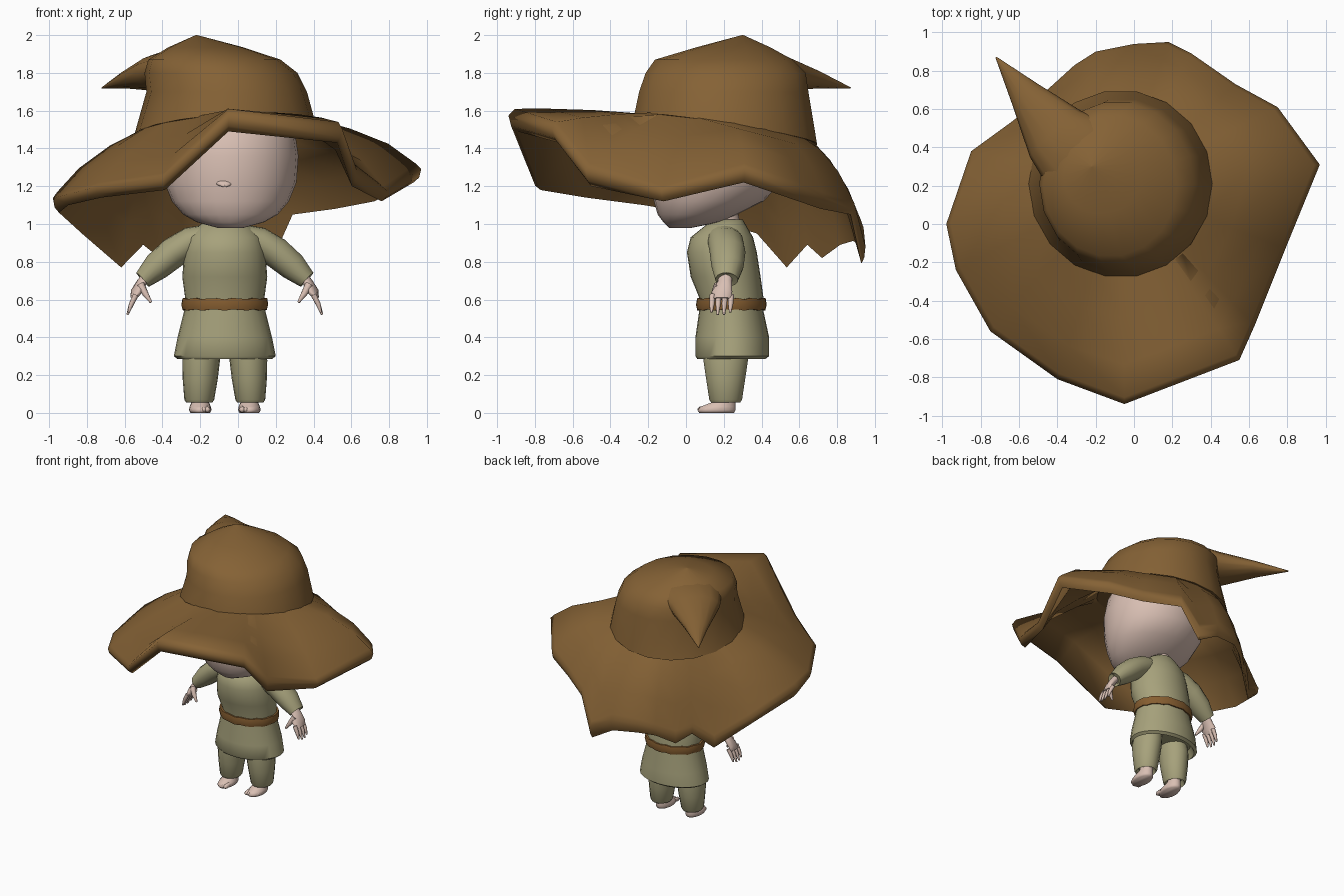
import bpy, bmesh
from math import sin, cos, pi
from mathutils import Vector

if "Cube" in bpy.data.objects:
    bpy.data.objects.remove(bpy.data.objects["Cube"])

CX = -0.07  # body centre line


def material(name, rgb):
    m = bpy.data.materials.new(name)
    m.use_nodes = True
    m.diffuse_color = (*rgb, 1)
    m.node_tree.nodes["Principled BSDF"].inputs["Base Color"].default_value = (*rgb, 1)
    return m


HAT = material("hat brown", (0.235, 0.122, 0.036))
BELT = material("belt leather", (0.24, 0.112, 0.03))
CLOTH = material("olive cloth", (0.385, 0.36, 0.2))
SKIN = material("pale skin", (0.69, 0.52, 0.45))


def skin(name, rings, mat, caps=True, ring_loop=False, angle=0.9):
    """Bridge equal-length rings of points into one surface."""
    bm = bmesh.new()
    rows = [[bm.verts.new(p) for p in ring] for ring in rings]
    pairs = list(zip(rows, rows[1:]))
    if ring_loop:
        pairs.append((rows[-1], rows[0]))
    for a, b in pairs:
        for i in range(len(a)):
            j = (i + 1) % len(a)
            bm.faces.new((a[i], a[j], b[j], b[i]))
    if caps:
        bm.faces.new(rows[0])
        bm.faces.new(rows[-1])
    bmesh.ops.recalc_face_normals(bm, faces=bm.faces)
    me = bpy.data.meshes.new(name)
    bm.to_mesh(me)
    bm.free()
    me.materials.append(mat)
    ob = bpy.data.objects.new(name, me)
    bpy.context.collection.objects.link(ob)
    bpy.ops.object.select_all(action="DESELECT")
    ob.select_set(True)
    bpy.context.view_layer.objects.active = ob
    bpy.ops.object.shade_smooth_by_angle(angle=angle)


def oval(cx, cy, z, rx, ry, n=24):
    return [Vector((cx + rx * cos(2 * pi * i / n), cy + ry * sin(2 * pi * i / n), z))
            for i in range(n)]


def tube(name, path, radii, mat, n=12):
    """Tapered tube; radii are (sideways, upright) per path point."""
    pts = [Vector(p) for p in path]
    rings = []
    for i, p in enumerate(pts):
        d = (pts[min(i + 1, len(pts) - 1)] - pts[max(i - 1, 0)]).normalized()
        side = d.cross(Vector((0, 0, 1))).normalized()
        up = side.cross(d)
        rs, ru = radii[i]
        rings.append([p + side * rs * cos(2 * pi * k / n) + up * ru * sin(2 * pi * k / n)
                      for k in range(n)])
    skin(name, rings, mat, angle=1.1)


def base_height(p):
    return 1.55 - 0.16 * p.y + 0.07 * p.x


# Hat brim: drooping rim points (x, y, top z, lip depth)
rim = [(-0.05, -0.94, 1.61, .12), (0.55, -0.71, 1.54, .11), (0.63, -0.53, 1.32, .12),
       (0.79, -0.13, 1.20, .08), (0.97, 0.31, 1.32, .10), (0.75, 0.61, 1.22, .10),
       (0.53, 0.73, 1.17, .09), (0.30, 0.89, 1.14, .09), (0.18, 0.95, 0.92, .13),
       (0.00, 0.94, 1.02, .13), (-0.20, 0.90, 1.02, .11), (-0.31, 0.83, 0.98, .09),
       (-0.42, 0.73, 0.92, .10), (-0.51, 0.65, 0.98, .09), (-0.63, 0.54, 0.87, .10),
       (-0.85, 0.38, 1.04, .09), (-0.98, 0.00, 1.17, .11), (-0.93, -0.24, 1.17, .07),
       (-0.75, -0.56, 1.22, .08), (-0.40, -0.81, 1.27, .09)]
centre = Vector((CX, 0.21, 0))
outer = [Vector(r[:3]) for r in rim]
inner = []
for p in outer:
    flat = Vector((p.x, p.y, 0)) - centre
    q = centre + flat.normalized() * 0.46
    q.z = base_height(q)
    inner.append(q)


def blend(t, lift):
    """Ring part way from crown to rim, raised less towards the front."""
    return [a.lerp(b, t) + Vector((0, 0, lift * min(1, max(.2, .7 + b.y))))
            for a, b in zip(inner, outer)]


def lip(inset, drop):
    ring = []
    for p, q, r in zip(outer, inner, rim):
        v = p.lerp(q, inset)
        v.z = r[2] - r[3] * drop
        ring.append(v)
    return ring


skin("hat_brim", [blend(0, 0), blend(.35, .045), blend(.7, .04), lip(.05, 0), lip(0, .3),
                  lip(.02, .75), lip(.07, 1),
                  blend(.7, -.04), blend(.35, -.03), blend(0, -.05)],
     HAT, caps=False, ring_loop=True, angle=1.2)

# Hat crown
base = oval(CX, .21, 0, .48, .49, 18)
for p in base:
    p.z = base_height(p) - 0.01
crown = [base] + [oval(*r, 18) for r in (
    (-.06, .20, 1.70, .425, .455), (-.09, .21, 1.80, .405, .43),
    (-.125, .20, 1.87, .35, .37), (-.17, .25, 1.935, .2, .2), (-.22, .30, 2.0, .004, .004))]
skin("hat_crown", crown, HAT, angle=1.1)

# Bent hat tip
tube("hat_tip", [(-.14, .22, 1.83), (-.28, .36, 1.83), (-.41, .47, 1.80),
                 (-.57, .68, 1.765), (-.72, .87, 1.72)],
     [(.26, .1), (.24, .11), (.18, .1), (.085, .05), (.004, .004)], HAT, 14)

# Head and nose
skin("head", [oval(-.04, cy, z, rx, ry) for cy, z, rx, ry in (
    (-.03, .98, .07, .06), (.03, 1.01, .18, .15), (.06, 1.05, .25, .21), (.12, 1.12, .31, .29),
    (.16, 1.22, .35, .345), (.17, 1.36, .36, .36), (.18, 1.50, .34, .34),
    (.19, 1.62, .25, .25), (.2, 1.70, .1, .1))], SKIN, angle=1.2)
tube("nose", [(-.07, -.12, 1.25), (-.07, -.175, 1.212), (-.07, -.198, 1.2)],
     [(.07, .03), (.045, .016), (.012, .006)], SKIN)

# Tunic: tucked hem, skirt, waist, chest and collar
skin("tunic", [oval(CX, cy, z, rx, ry, 28) for cy, z, rx, ry in (
    (.24, .34, .22, .16), (.24, .285, .25, .18), (.245, .30, .27, .195), (.245, .40, .25, .195),
    (.24, .54, .215, .17), (.24, .61, .21, .17), (.21, .72, .225, .185), (.19, .85, .215, .185),
    (.19, .93, .195, .165), (.21, .99, .14, .11), (.22, 1.025, .09, .08))], CLOTH)
tube("neck", [(CX, .22, .96), (CX, .19, 1.1)], [(.075, .075)] * 2, SKIN)

# Belt with a softly uneven edge
belt = [oval(CX, .24, z, rx, ry, 32) for z, rx, ry in (
    (.545, .2, .16), (.545, .222, .18), (.575, .23, .187), (.605, .225, .182), (.605, .2, .16))]
for ring in belt:
    for i, p in enumerate(ring):
        p.z += 0.004 * sin(i * 2.3)
skin("belt", belt, BELT, caps=False, ring_loop=True, angle=1.2)

# Mirrored limbs
for s, label in ((1, "left"), (-1, "right")):
    def at(dx, y, z):
        return (CX + s * dx, y, z)

    tube(label + "_sleeve",
         [at(.08, .20, .93), at(.18, .21, .905), at(.27, .22, .85), at(.36, .22, .775),
          at(.435, .215, .705), at(.415, .215, .725)],
         [(.09, .07), (.095, .08), (.095, .082), (.085, .075), (.06, .05), (.035, .025)], CLOTH, 16)
    tube(label + "_palm",
         [at(.40, .21, .745), at(.44, .205, .69), at(.47, .19, .64), at(.485, .19, .605)],
         [(.032, .024), (.04, .026), (.058, .024), (.05, .016)], SKIN)
    for k in range(4):
        y = .14 + .033 * k
        reach = 0 if k in (1, 2) else .012
        tube(f"{label}_finger_{k + 1}",
             [at(.47, y, .625), at(.495, y - .003, .575), at(.515 - reach / 2, y - .005, .52 + reach)],
             [(.016, .015), (.014, .013), (.006, .006)], SKIN, 8)
    tube(label + "_thumb", [at(.445, .17, .68), at(.42, .15, .63), at(.39, .14, .585)],
         [(.022, .02), (.018, .017), (.007, .007)], SKIN, 8)

    # Trouser leg, tucked in at the cuff
    skin(label + "_leg", [oval(CX + s * dx, .21, z, rx, ry, 18) for dx, z, rx, ry in (
        (.135, .09, .05, .06), (.135, .055, .07, .078), (.135, .07, .079, .088),
        (.13, .18, .093, .105), (.125, .28, .1, .12), (.115, .36, .095, .115))], CLOTH)

    # Foot with toes
    skin(label + "_foot", [oval(CX + s * .13, cy, z, rx, ry, 18) for cy, z, rx, ry in (
        (.162, 0, .052, .094), (.162, .015, .06, .102), (.17, .033, .056, .094),
        (.205, .06, .045, .058), (.215, .1, .042, .045))], SKIN, angle=1.2)
    for k in range(5):
        dx = .092 + .019 * k
        y = .066 + .002 * k * k
        r = .016 - .0012 * k
        tube(f"{label}_toe_{k + 1}",
             [at(dx, y + .05, .022), at(dx, y + .008, .017), at(dx, y - .004, .015)],
             [(r, r), (r, r), (r * .5, r * .5)], SKIN, 8)
